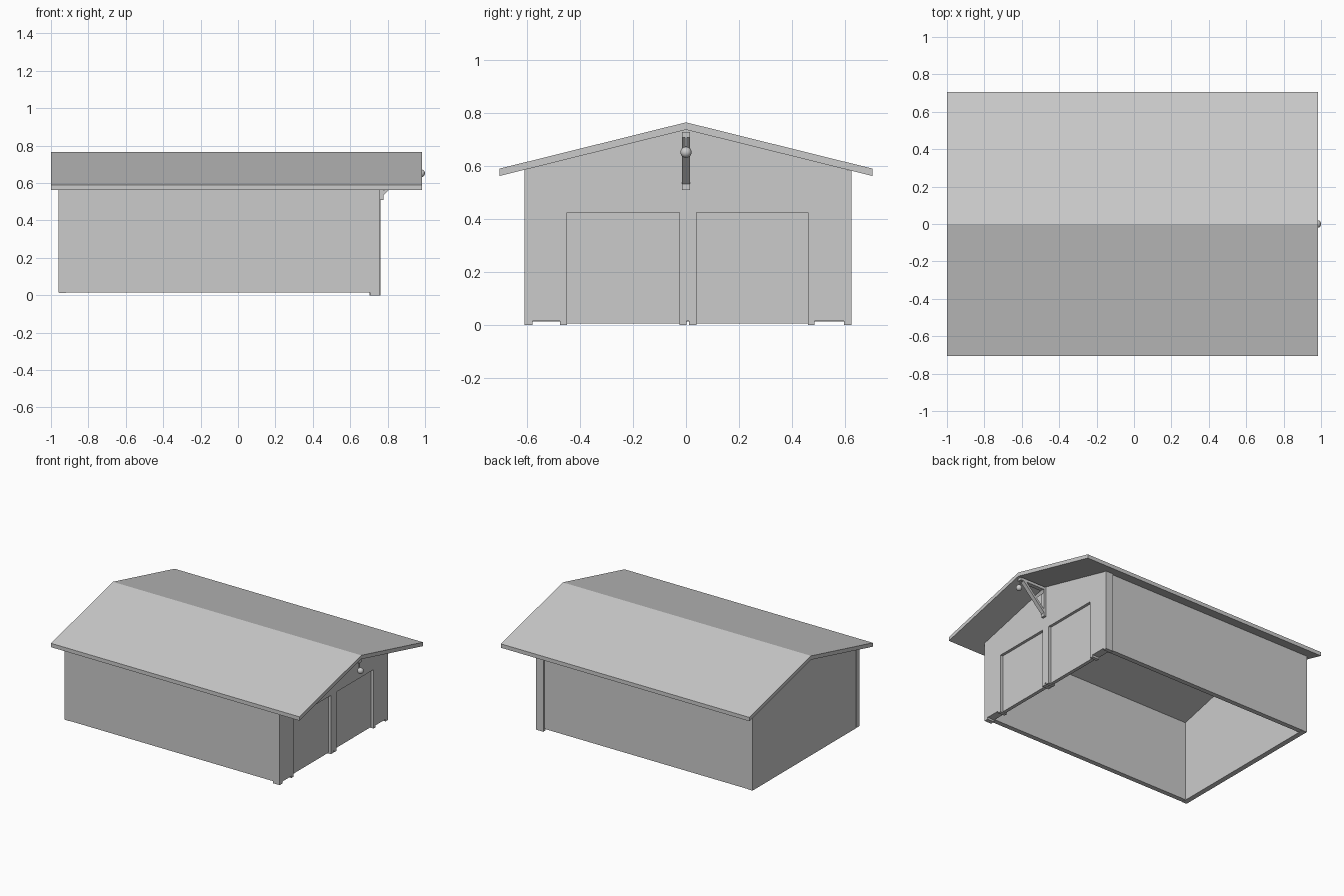
import bpy, bmesh, math
from mathutils import Vector

if "Cube" in bpy.data.objects:
    bpy.data.objects.remove(bpy.data.objects["Cube"])

grey = bpy.data.materials.new("light grey")
grey.diffuse_color = (0.6, 0.6, 0.6, 1)
grey.use_nodes = True
grey.node_tree.nodes["Principled BSDF"].inputs["Base Color"].default_value = grey.diffuse_color


def finish(name, bm, smooth=False):
    bmesh.ops.recalc_face_normals(bm, faces=bm.faces)
    for f in bm.faces:
        f.smooth = smooth
    me = bpy.data.meshes.new(name)
    bm.to_mesh(me)
    bm.free()
    me.materials.append(grey)
    ob = bpy.data.objects.new(name, me)
    bpy.context.collection.objects.link(ob)
    return ob


def prism(name, pts, a, b, axis="x"):
    """Extrude a flat profile from a to b: (y,z) along x or (x,z) along y."""
    bm = bmesh.new()
    place = (lambda p: (a, p[0], p[1])) if axis == "x" else (lambda p: (p[0], a, p[1]))
    face = bm.faces.new([bm.verts.new(place(p)) for p in pts])
    res = bmesh.ops.extrude_face_region(bm, geom=[face])
    verts = [v for v in res["geom"] if isinstance(v, bmesh.types.BMVert)]
    d = Vector((b - a, 0, 0)) if axis == "x" else Vector((0, b - a, 0))
    bmesh.ops.translate(bm, verts=verts, vec=d)
    return finish(name, bm)


def box(name, x, y, z):
    return prism(name, [(y[0], z[0]), (y[1], z[0]), (y[1], z[1]), (y[0], z[1])], *x)


def under(y):
    """Height of the roof underside."""
    return 0.737 - 0.248 * abs(y)


# roof: one folded slab
E = 0.705
prism("roof", [(-E, 0.59), (0, 0.765), (E, 0.59), (E, under(E)), (0, 0.737), (-E, under(E))],
      -1.0, 0.985)

# long side walls, top edge cut to the roof slope
for side, name in ((-1, "left_wall"), (1, "right_wall")):
    o, i = side * 0.61, side * 0.575
    prism(name, [(o, 0.015), (o, under(o)), (i, under(i)), (i, 0.015)], -0.96, 0.705)

# back gable wall
W = 0.608
prism("back_wall", [(-W, 0.012), (W, 0.012), (W, under(W)), (0, 0.737), (-W, under(W))],
      -0.957, -0.92)

# front gable wall with two door openings and small feet
D = 0.425
g = 0.014
outline = [(-0.61, 0), (-0.58, 0), (-0.58, g), (-0.475, g), (-0.475, 0), (-0.45, 0),
           (-0.45, D), (-0.025, D), (-0.025, 0), (0.002, 0), (0.002, g), (0.012, g), (0.012, 0),
           (0.04, 0), (0.04, D), (0.46, D), (0.46, 0), (0.485, 0), (0.485, g), (0.597, g),
           (0.61, g), (0.61, under(0.61)), (0, 0.737), (-0.61, under(0.61))]
prism("front_wall", outline, 0.705, 0.76)

# garage doors, set back in their openings
box("left_door", (0.715, 0.74), (-0.45, -0.025), (0.006, D))
box("right_door", (0.715, 0.74), (0.04, 0.46), (0.006, D))

# corner post
box("corner_post", (0.703, 0.762), (0.597, 0.625), (0, 0.583))

# lamp bracket: upright, arm, brace and strut
T = 0.015
box("bracket_upright", (0.76, 0.777), (-T, T), (0.51, 0.725))
box("bracket_arm", (0.76, 0.975), (-T, T), (0.708, 0.728))
prism("bracket_brace", [(0.772, 0.528), (0.772, 0.552), (0.93, 0.712), (0.955, 0.712)],
      -T, T, "y")
prism("bracket_strut", [(0.772, 0.69), (0.785, 0.71), (0.852, 0.635), (0.84, 0.62)],
      -0.009, 0.009, "y")

# lamp cord and globe
box("lamp_cord", (0.966, 0.972), (-0.003, 0.003), (0.66, 0.72))
bm = bmesh.new()
bmesh.ops.create_uvsphere(bm, u_segments=20, v_segments=12, radius=0.021)
bmesh.ops.translate(bm, verts=bm.verts, vec=(0.979, 0, 0.652))
finish("lamp_globe", bm, smooth=True)
